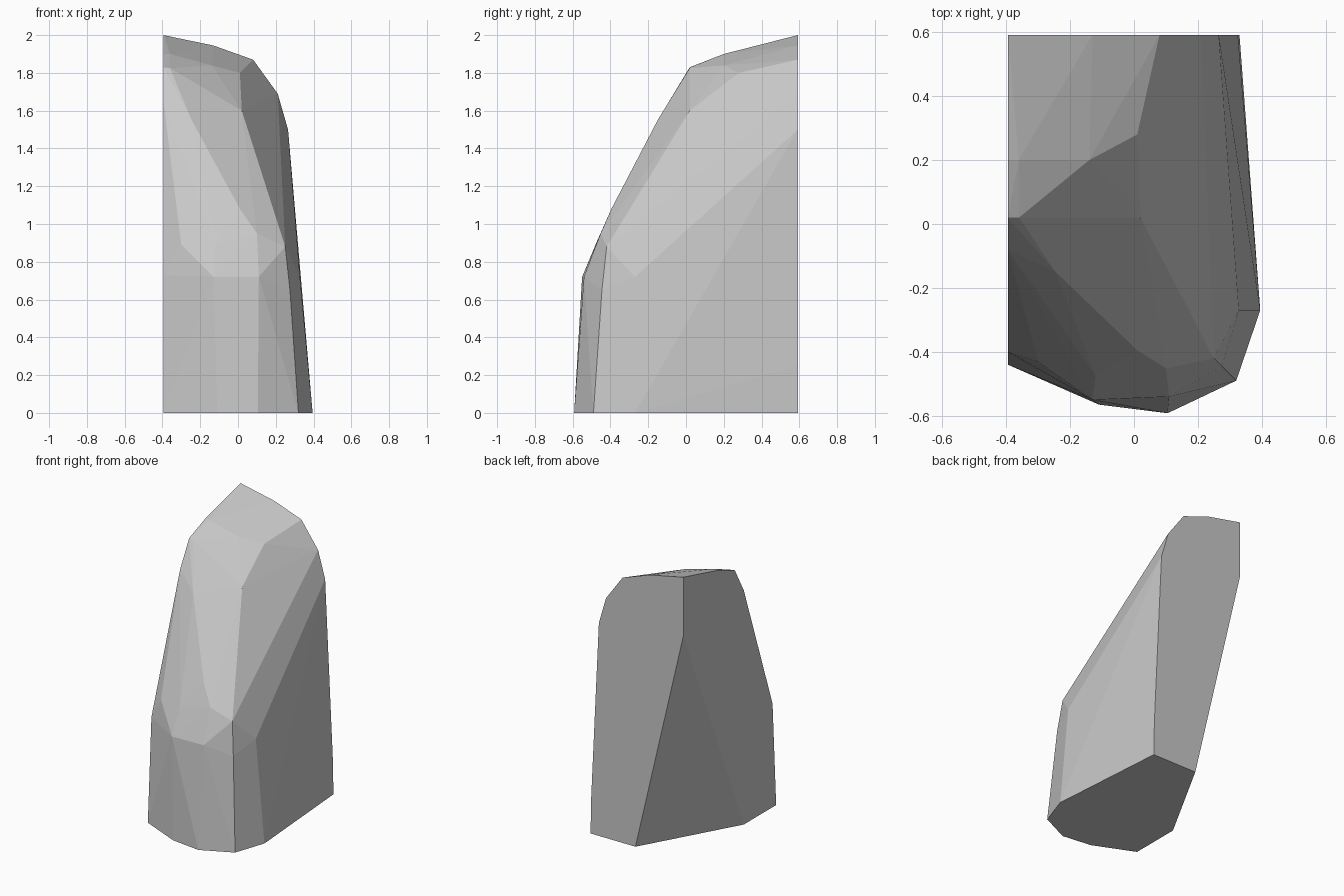
import bpy, bmesh, math

if "Cube" in bpy.data.objects:
    bpy.data.objects.remove(bpy.data.objects["Cube"])

# --- stone colour
stone = bpy.data.materials.new("stone_grey")
stone.diffuse_color = (0.58, 0.58, 0.58, 1.0)
stone.use_nodes = True
stone.node_tree.nodes["Principled BSDF"].inputs["Base Color"].default_value = stone.diffuse_color

LEFT, BACK = -0.395, 0.592

# Flat left cut: (y, z) outline
left_cut = [(-0.08, 0), (-0.44, 0), (-0.40, 0.73), (-0.08, 1.65),
            (0.02, 1.83), (0.20, 1.90), (BACK, 2.0), (BACK, 1.59)]
# Flat back cut: (x, z) outline
back_cut = [(-0.02, 0), (0.33, 0), (0.325, 0.25), (0.265, 1.5),
            (0.21, 1.69), (0.08, 1.87), (-0.13, 1.945)]
# Base corners around the front: (x, y)
base = [(-0.11, -0.565), (0.105, -0.592), (0.32, -0.49), (0.395, -0.27)]
# Chipped corners on the front, shoulder and crown
chips = [(-0.13, -0.55, 0.72), (0.11, -0.54, 0.72), (0.275, -0.445, 0.65),
         (0.328, -0.27, 0.72), (0.25, -0.42, 0.88), (0.10, -0.452, 0.95),
         (-0.12, -0.475, 0.90), (-0.30, -0.43, 0.89), (0.01, -0.395, 1.08),
         (-0.245, -0.15, 1.55), (0.02, 0.02, 1.60), (-0.08, 0.13, 1.74),
         (0.01, 0.28, 1.80), (-0.14, 0.20, 1.84), (-0.36, 0.02, 1.825),
         (-0.36, 0.20, 1.90)]

points = [(LEFT, y, z) for y, z in left_cut]
points += [(x, BACK, z) for x, z in back_cut]
points += [(x, y, 0) for x, y in base]
points += chips

# --- faceted boulder wrapped around the corners
bm = bmesh.new()
for p in points:
    bm.verts.new(p)
hull = bmesh.ops.convex_hull(bm, input=bm.verts[:])
loose = [v for v in bm.verts if not v.link_faces]
bmesh.ops.delete(bm, geom=loose, context='VERTS')
# merge the triangles of the flat cuts
bmesh.ops.dissolve_limit(bm, angle_limit=math.radians(1.0),
                         verts=bm.verts[:], edges=bm.edges[:])
bmesh.ops.recalc_face_normals(bm, faces=bm.faces[:])

mesh = bpy.data.meshes.new("boulder")
bm.to_mesh(mesh)
bm.free()
mesh.materials.append(stone)
boulder = bpy.data.objects.new("boulder", mesh)
bpy.context.collection.objects.link(boulder)
